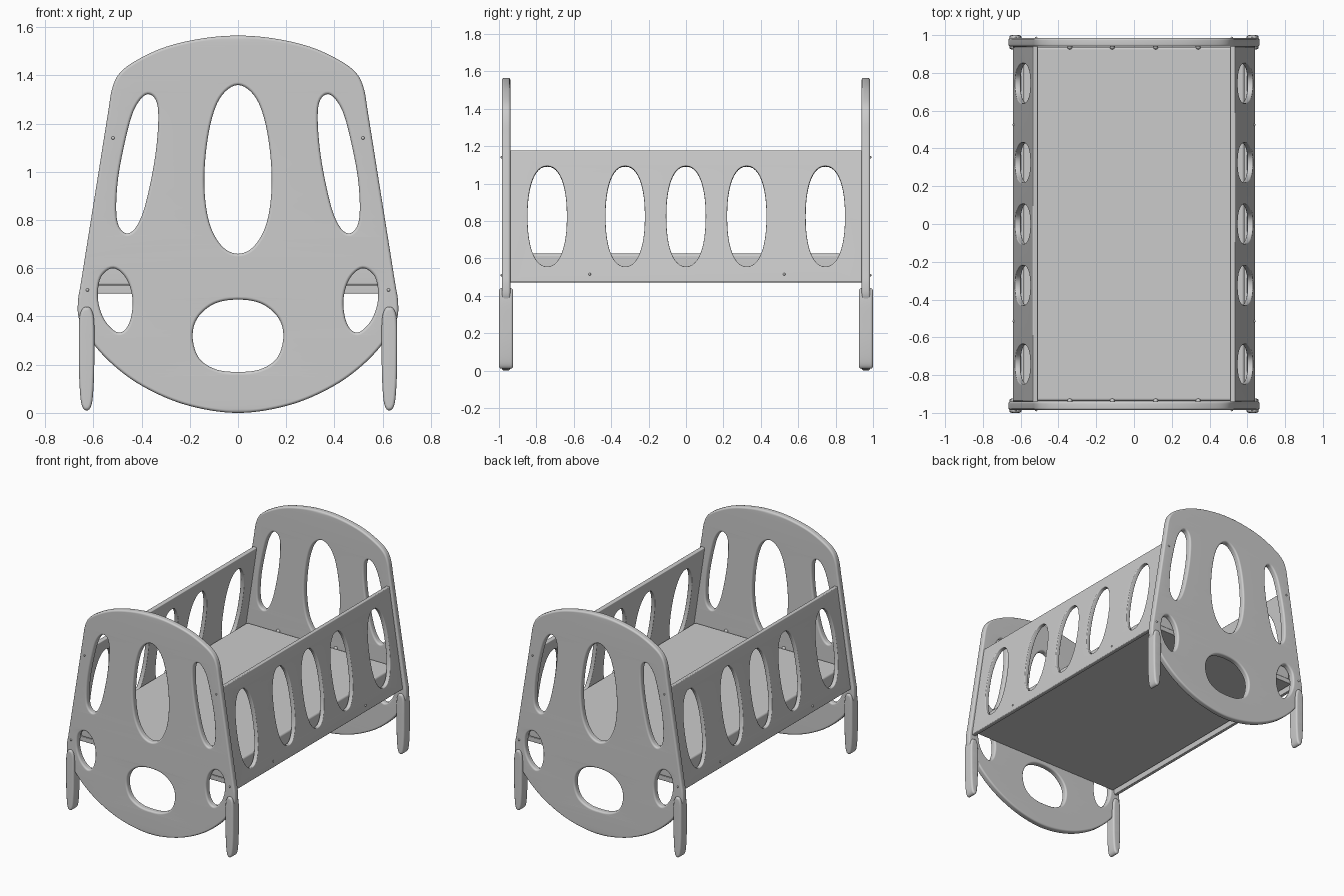
import bpy, bmesh, math
from mathutils import Vector, Matrix

if "Cube" in bpy.data.objects:
    bpy.data.objects.remove(bpy.data.objects["Cube"])

COL = bpy.context.scene.collection


def smooth_loop(pts, steps=6):
    """Closed Catmull-Rom loop through 2D points."""
    p = [Vector(q) for q in pts]
    n, out = len(p), []
    for i in range(n):
        a, b, c, d = p[i - 1], p[i], p[(i + 1) % n], p[(i + 2) % n]
        for k in range(steps):
            t = k / steps
            out.append(0.5 * (2 * b + (c - a) * t + (2 * a - 5 * b + 4 * c - d) * t ** 2
                              + (3 * b - a - 3 * c + d) * t ** 3))
    return out


def symmetric(half):
    """Right half, top to bottom on the axis, mirrored into a full loop."""
    return half + [(-x, z) for x, z in half[-2:0:-1]]


def flip(pts):
    return [(-x, z) for x, z in pts][::-1]


def board(name, loops, thick, bevel, matrix):
    """Flat board with holes and rounded edges, from filled 2D loops."""
    cu = bpy.data.curves.new(name, 'CURVE')
    cu.dimensions, cu.fill_mode = '2D', 'BOTH'
    cu.extrude, cu.bevel_depth = thick / 2 - bevel, bevel
    cu.bevel_resolution, cu.offset = 2, -bevel
    for loop in loops:
        sp = cu.splines.new('POLY')
        sp.points.add(len(loop) - 1)
        for pt, q in zip(sp.points, loop):
            pt.co = (q[0], q[1], 0, 1)
        sp.use_cyclic_u = True
    tmp = bpy.data.objects.new(name + "_curve", cu)
    COL.objects.link(tmp)
    dg = bpy.context.evaluated_depsgraph_get()
    me = bpy.data.meshes.new_from_object(tmp.evaluated_get(dg))
    bpy.data.objects.remove(tmp)
    bm = bmesh.new()
    bm.from_mesh(me)
    bmesh.ops.remove_doubles(bm, verts=bm.verts, dist=1e-5)
    bmesh.ops.recalc_face_normals(bm, faces=bm.faces)
    return finish(name, bm, matrix)


def finish(name, bm, matrix=Matrix()):
    me = bpy.data.meshes.new(name)
    bm.to_mesh(me)
    bm.free()
    for f in me.polygons:
        f.use_smooth = True
    me.set_sharp_from_angle(angle=math.radians(40))
    ob = bpy.data.objects.new(name, me)
    ob.matrix_world = matrix
    COL.objects.link(ob)
    wn = ob.modifiers.new("weighted", 'WEIGHTED_NORMAL')
    wn.keep_sharp = True
    return ob


def slab(name, size, centre, bevel):
    bm = bmesh.new()
    bmesh.ops.create_cube(bm, size=1, matrix=Matrix.Translation(centre) @ Matrix.Diagonal((*size, 1)))
    bmesh.ops.bevel(bm, geom=bm.edges[:], offset=bevel, segments=3, profile=0.5, affect='EDGES')
    return finish(name, bm)


def screws(name, spots, r):
    bm = bmesh.new()
    for s in spots:
        bmesh.ops.create_uvsphere(bm, u_segments=10, v_segments=6, radius=r,
                                  matrix=Matrix.Translation(s))
    return finish(name, bm)


# Rocking end panels with seven holes
outline = symmetric([(0, 1.565), (.15, 1.553), (.3, 1.518), (.42, 1.463), (.49, 1.41), (.522, 1.345),
                     (.54, 1.24), (.575, 1.02), (.615, .77), (.65, .55), (.664, .46), (.658, .385),
                     (.61, .3), (.53, .21), (.42, .125), (.28, .055), (.14, .015), (0, 0)])
middle = symmetric([(0, 1.36), (.075, 1.305), (.12, 1.17), (.14, .97), (.122, .8), (.07, .695), (0, .66)])
lower = symmetric([(0, .47), (.1, .452), (.17, .39), (.188, .31), (.16, .225), (.09, .18), (0, .17)])
slanted = [(.375, 1.322), (.333, 1.27), (.34, 1.09), (.38, .88), (.42, .775), (.465, .745),
           (.502, .8), (.5, .95), (.47, 1.12), (.43, 1.26)]
corner = [(.517, .6), (.462, .555), (.437, .465), (.452, .37), (.495, .333),
          (.55, .38), (.58, .465), (.57, .56)]
panel = [smooth_loop(p) for p in
         (outline, middle, lower, slanted, flip(slanted), corner, flip(corner))]
upright = Matrix.Rotation(math.pi / 2, 4, 'X')
leg = smooth_loop(symmetric([(0, .44), (.02, .428), (.031, .38), (.032, .25), (.03, .13), (.021, .035), (0, .01)]))
for side, y in (("front", -.962), ("back", .962)):
    board(side + "_panel", panel, .046, .012, Matrix.Translation((0, y, 0)) @ upright)
    # Stop legs clasping the panel corners
    for lr, x in (("left", -.628), ("right", .628)):
        board(f"{side}_{lr}_leg", [leg], .075, .012, Matrix.Translation((x, y, 0)) @ upright)

# Slanted side rails with five oval holes
lean = math.atan(.105 / .70)
c, s = math.cos(lean), math.sin(lean)
rail = [[(-.94, -.352 / c), (.94, -.352 / c), (.94, .352 / c), (-.94, .352 / c)]]
for y in (-.742, -.325, 0, .325, .745):
    oval = []
    for k in range(48):
        a = math.tau * k / 48
        ca, sa = math.cos(a), math.sin(a)
        oval.append((y + .105 * math.copysign(abs(ca) ** .88, ca),
                     .268 / c * math.copysign(abs(sa) ** .88, sa)))
    rail.append(oval)
for lr, d in (("left", -1), ("right", 1)):
    m = Matrix(((0, -d * s, c, d * .575), (1, 0, 0, 0), (0, c, d * s, .823), (0, 0, 0, 1)))
    board(lr + "_rail", rail, .03, .006, m)

# Base board and mattress
slab("base_board", (1.2, 1.875, .035), (0, 0, .5125), .004)
slab("mattress", (1.17, 1.875, .1), (0, 0, .575), .015)

# Screw heads on the panels, rails and mattress ends
screws("panel_screws", [(dx * x, dy * .985, z) for x, z in ((.518, 1.14), (.625, .51))
                        for dx in (-1, 1) for dy in (-1, 1)], .007)
screws("rail_screws", [(dx * .637, y, .515) for dx in (-1, 1) for y in (-.515, .525)], .007)
screws("mattress_pins", [(x, dy * .938, .625) for x in (-.34, -.115, .115, .34) for dy in (-1, 1)], .014)
